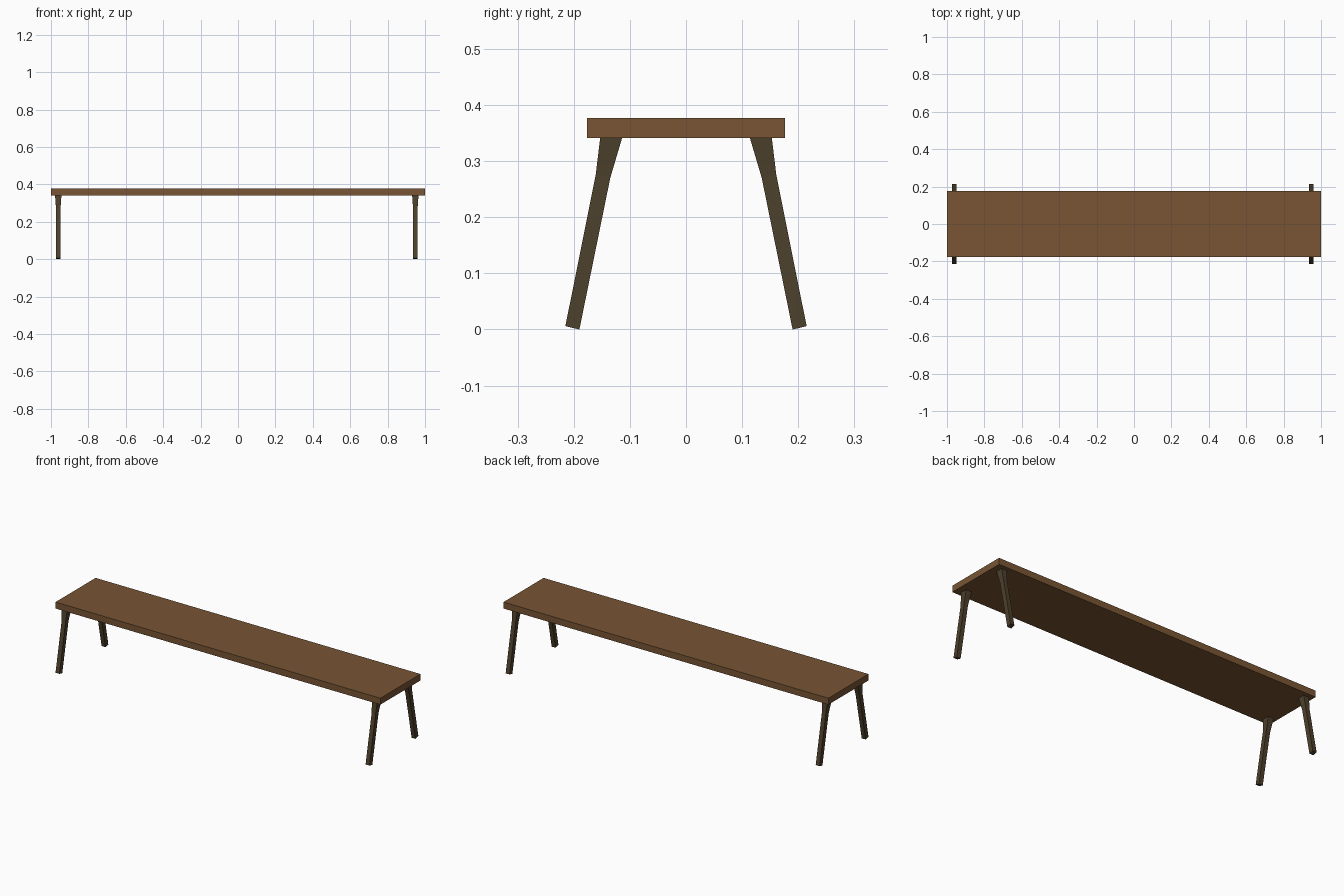
import bpy
import bmesh

cube = bpy.data.objects.get("Cube")
if cube:
    bpy.data.objects.remove(cube, do_unlink=True)


def material(name, rgb):
    mat = bpy.data.materials.new(name)
    mat.use_nodes = True
    mat.diffuse_color = (*rgb, 1)
    mat.node_tree.nodes["Principled BSDF"].inputs["Base Color"].default_value = (*rgb, 1)
    return mat


seat_wood = material("warm_brown_wood", (0.188, 0.091, 0.034))
leg_wood = material("dark_brown_wood", (0.076, 0.052, 0.025))


def loft(name, rings, mat):
    """Join four-cornered rings into a closed, flat-faced solid."""
    bm = bmesh.new()
    loops = [[bm.verts.new(p) for p in ring] for ring in rings]
    for a, b in zip(loops, loops[1:]):
        for i in range(4):
            j = (i + 1) % 4
            bm.faces.new((a[i], a[j], b[j], b[i]))
    bm.faces.new(loops[0])
    bm.faces.new(loops[-1])
    bmesh.ops.recalc_face_normals(bm, faces=bm.faces)
    mesh = bpy.data.meshes.new(name)
    bm.to_mesh(mesh)
    bm.free()
    mesh.materials.append(mat)
    obj = bpy.data.objects.new(name, mesh)
    bpy.context.collection.objects.link(obj)
    return obj


# Seat plank
SEAT_BOTTOM, SEAT_TOP = 0.341, 0.377
corners = [(-1, -0.176), (1, -0.176), (1, 0.176), (-1, 0.176)]
loft("seat", [[(x, y, z) for x, y in corners] for z in (SEAT_BOTTOM, SEAT_TOP)], seat_wood)

# Splayed legs: half width, inner (y, z), outer (y, z) from foot to flared top
leg_sections = [
    (0.012, (0.190, 0.0), (0.215, 0.006)),
    (0.012, (0.135, 0.27), (0.161, 0.275)),
    (0.017, (0.114, SEAT_BOTTOM), (0.153, SEAT_BOTTOM)),
]
for side, x in (("right", -0.961), ("left", 0.948)):
    for end, s in (("front", -1), ("back", 1)):
        rings = [
            [(x - w, s * yi, zi), (x + w, s * yi, zi), (x + w, s * yo, zo), (x - w, s * yo, zo)]
            for w, (yi, zi), (yo, zo) in leg_sections
        ]
        loft(f"{end}_{side}_leg", rings, leg_wood)
